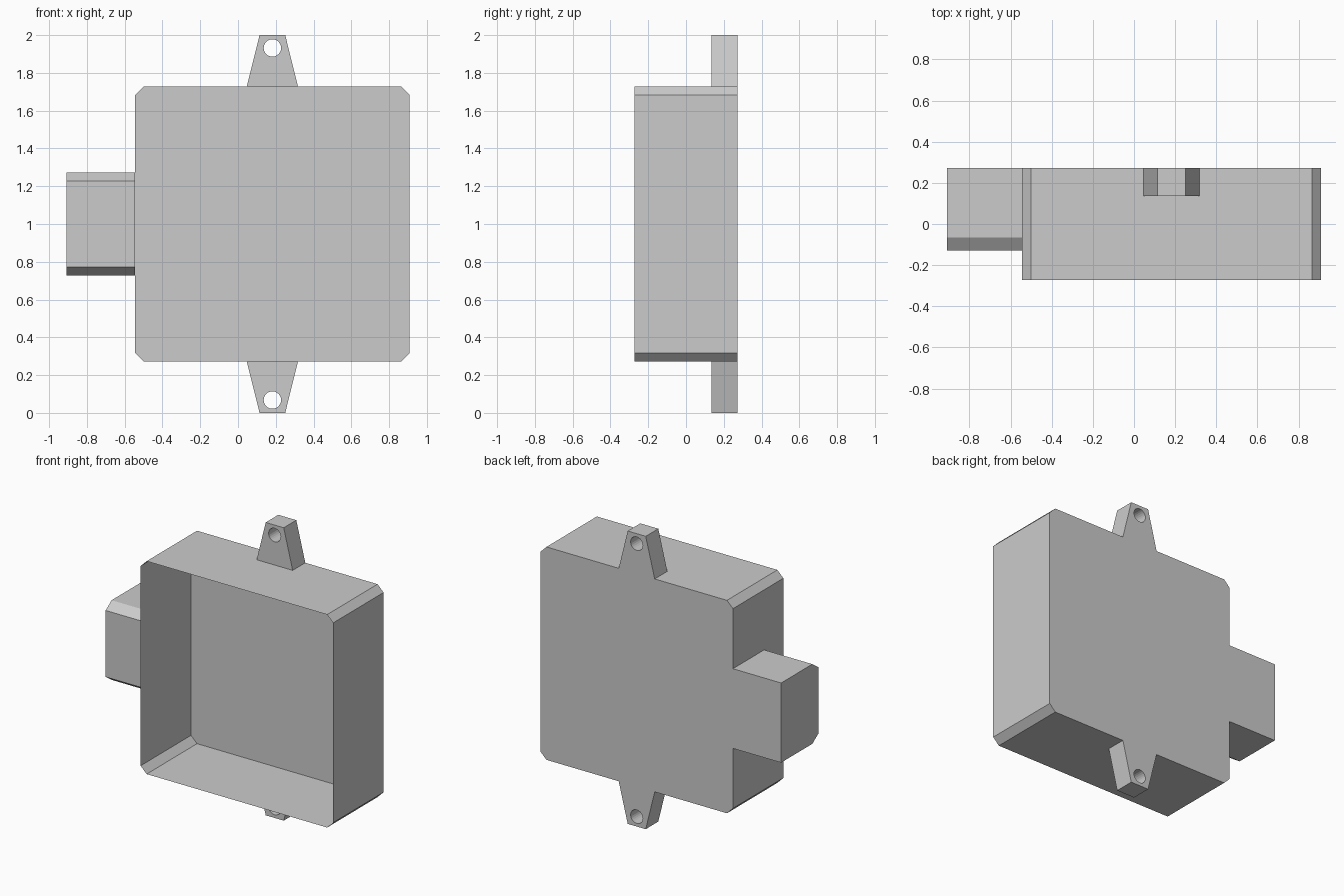
import bpy, bmesh, math
from mathutils import Vector

if "Cube" in bpy.data.objects:
    bpy.data.objects.remove(bpy.data.objects["Cube"])

MID_Z = 1.0          # the model is symmetric about this height


def prism(name, loops, place, a, b, drop):
    """Extrude 2D loops (first = outline, others = holes) from a to b.
    drop(face) tells which faces are left open."""
    bm = bmesh.new()
    edges = []
    for loop in loops:
        vs = [bm.verts.new(place(u, v, a)) for u, v in loop]
        edges += [bm.edges.new((vs[i], vs[i - 1])) for i in range(len(vs))]
    bmesh.ops.triangle_fill(bm, use_beauty=True, use_dissolve=False, edges=edges)
    res = bmesh.ops.extrude_face_region(bm, geom=bm.faces[:], use_keep_orig=True)
    new = [g for g in res["geom"] if isinstance(g, bmesh.types.BMVert)]
    shift = Vector(place(0, 0, b)) - Vector(place(0, 0, a))
    bmesh.ops.translate(bm, verts=new, vec=shift)
    bmesh.ops.recalc_face_normals(bm, faces=bm.faces[:])
    bm.normal_update()
    bmesh.ops.delete(bm, geom=[f for f in bm.faces if drop(f)], context='FACES')
    me = bpy.data.meshes.new(name)
    bm.to_mesh(me)
    bm.free()
    ob = bpy.data.objects.new(name, me)
    ob.location.z = MID_Z
    bpy.context.collection.objects.link(ob)
    return ob


def along_y(u, v, w):
    return (u, w, v)


def along_x(u, v, w):
    return (w, u, v)


# Main housing: thin shell with chamfered corners, open at the front
x0, x1, h, c = -0.545, 0.909, 0.727, 0.045
outline = [(x0 + c, -h), (x1 - c, -h), (x1, -h + c), (x1, h - c),
           (x1 - c, h), (x0 + c, h), (x0, h - c), (x0, -h + c)]
prism("housing", [outline], along_y, -0.272, 0.272, lambda f: f.normal.y < -0.9)

# Side block: chamfered front edges, joins the housing on its open side
profile = [(0.272, -0.272), (0.272, 0.272), (-0.065, 0.272),
           (-0.13, 0.227), (-0.13, -0.227), (-0.065, -0.272)]
prism("side_block", [profile], along_x, -0.909, x0, lambda f: f.normal.x > 0.9)

# Mounting tabs: tapered, with a round screw hole, mirrored top to bottom
cx = 0.182
taper = [(cx - 0.136, h), (cx + 0.136, h), (cx + 0.068, 1.0), (cx - 0.068, 1.0)]
hole = [(cx + 0.046 * math.cos(i * math.tau / 24),
         0.932 + 0.046 * math.sin(i * math.tau / 24)) for i in range(24)]
tab = prism("mounting_tabs", [taper, hole], along_y, 0.136, 0.272,
            lambda f: f.calc_center_median().z < h + 0.001)
mirror = tab.modifiers.new("mirror", 'MIRROR')
mirror.use_axis = (False, False, True)
mirror.use_mirror_merge = False
